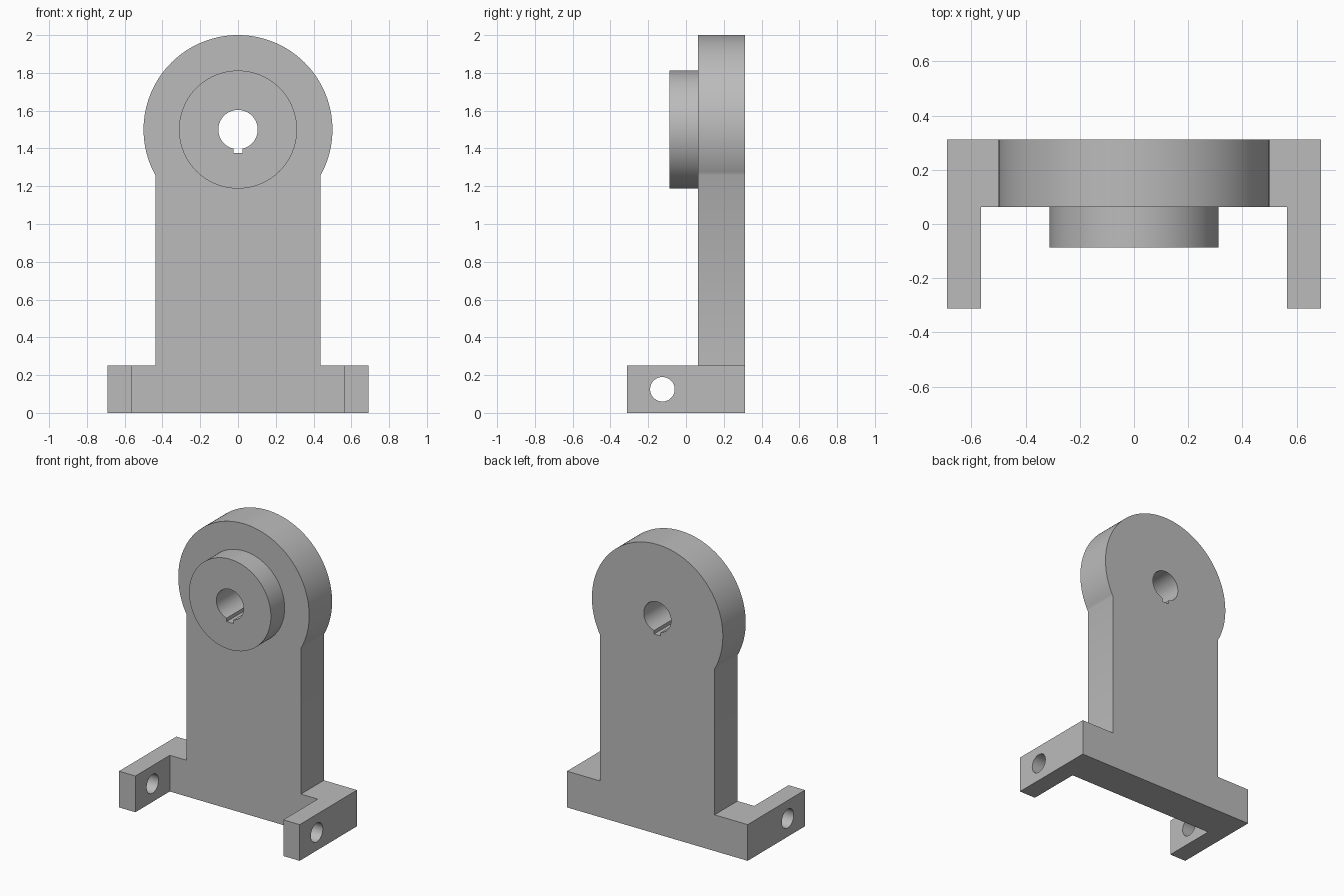
import bpy
import bmesh
import math

cube = bpy.data.objects.get("Cube")
if cube:
    bpy.data.objects.remove(cube, do_unlink=True)

# One plain grey for the whole bracket
GREY = (0.5, 0.5, 0.5, 1)
grey = bpy.data.materials.new("plain grey")
grey.use_nodes = True
grey.diffuse_color = GREY
grey.node_tree.nodes["Principled BSDF"].inputs["Base Color"].default_value = GREY

BACK, PLATE_FRONT, BOSS_FRONT, ARM_FRONT = 0.3125, 0.0625, -0.0875, -0.3125
HEAD_Z, HEAD_R = 1.5, 0.5
COLUMN_W, BASE_W, BASE_H, ARM_IN = 0.4375, 0.69, 0.25, 0.565
BORE_R, KEY_W, KEY_Z = 0.104, 0.025, 1.375


def arc(cx, cz, r, start, end, steps):
    """Points along an arc, both ends included."""
    return [(cx + r * math.cos(start + (end - start) * i / steps),
             cz + r * math.sin(start + (end - start) * i / steps))
            for i in range(steps + 1)]


def circle(cx, cz, r, steps):
    return arc(cx, cz, r, 0, math.tau, steps)[:-1]


def prism(name, points, axis, start, end):
    """Extrude a closed profile along x or y."""
    bm = bmesh.new()
    place = (lambda p: (p[0], start, p[1])) if axis == "y" else (lambda p: (start, p[0], p[1]))
    face = bm.faces.new([bm.verts.new(place(p)) for p in points])
    made = bmesh.ops.extrude_face_region(bm, geom=[face])["geom"]
    shift = (0, end - start, 0) if axis == "y" else (end - start, 0, 0)
    bmesh.ops.translate(bm, vec=shift, verts=[g for g in made if isinstance(g, bmesh.types.BMVert)])
    bmesh.ops.recalc_face_normals(bm, faces=bm.faces)
    mesh = bpy.data.meshes.new(name)
    bm.to_mesh(mesh)
    bm.free()
    mesh.materials.append(grey)
    obj = bpy.data.objects.new(name, mesh)
    bpy.context.collection.objects.link(obj)
    return obj


def drill(obj, cutter):
    """Cut a hole through a part and shade its round faces smooth."""
    bpy.ops.object.select_all(action="DESELECT")
    obj.select_set(True)
    bpy.context.view_layer.objects.active = obj
    mod = obj.modifiers.new("hole", "BOOLEAN")
    mod.operation = "DIFFERENCE"
    mod.solver = "EXACT"
    mod.object = cutter
    bpy.ops.object.modifier_apply(modifier=mod.name)
    bpy.ops.object.shade_smooth_by_angle(angle=math.radians(30))


# Upright plate: wide foot, column and round head in one outline
join = math.asin(math.sqrt(HEAD_R ** 2 - COLUMN_W ** 2) / HEAD_R)
outline = [(-BASE_W, 0), (BASE_W, 0), (BASE_W, BASE_H), (COLUMN_W, BASE_H)]
outline += arc(0, HEAD_Z, HEAD_R, -join, math.pi + join, 96)
outline += [(-COLUMN_W, BASE_H), (-BASE_W, BASE_H)]
plate = prism("upright_plate", outline, "y", PLATE_FRONT, BACK)

# Round boss on the front of the head
boss = prism("front_boss", circle(0, HEAD_Z, 0.3125, 96), "y", BOSS_FRONT, PLATE_FRONT)

# Shaft bore with a keyway at the bottom
half_key = math.asin(KEY_W / BORE_R)
bore = arc(0, HEAD_Z, BORE_R, half_key - math.pi / 2, 1.5 * math.pi - half_key, 64)
bore += [(-KEY_W, KEY_Z), (KEY_W, KEY_Z)]
cutter = prism("bore_cutter", bore, "y", -1, 1)
cutter.hide_render = True
for part in (plate, boss):
    drill(part, cutter)
bpy.data.objects.remove(cutter, do_unlink=True)

# Forward arms of the foot, each with a cross hole
cutter = prism("arm_hole_cutter", circle(-0.125, 0.125, 0.065, 48), "x", -1, 1)
cutter.hide_render = True
side = [(ARM_FRONT, 0), (PLATE_FRONT, 0), (PLATE_FRONT, BASE_H), (ARM_FRONT, BASE_H)]
for name, sign in (("left_arm", 1), ("right_arm", -1)):
    drill(prism(name, side, "x", sign * ARM_IN, sign * BASE_W), cutter)
bpy.data.objects.remove(cutter, do_unlink=True)
